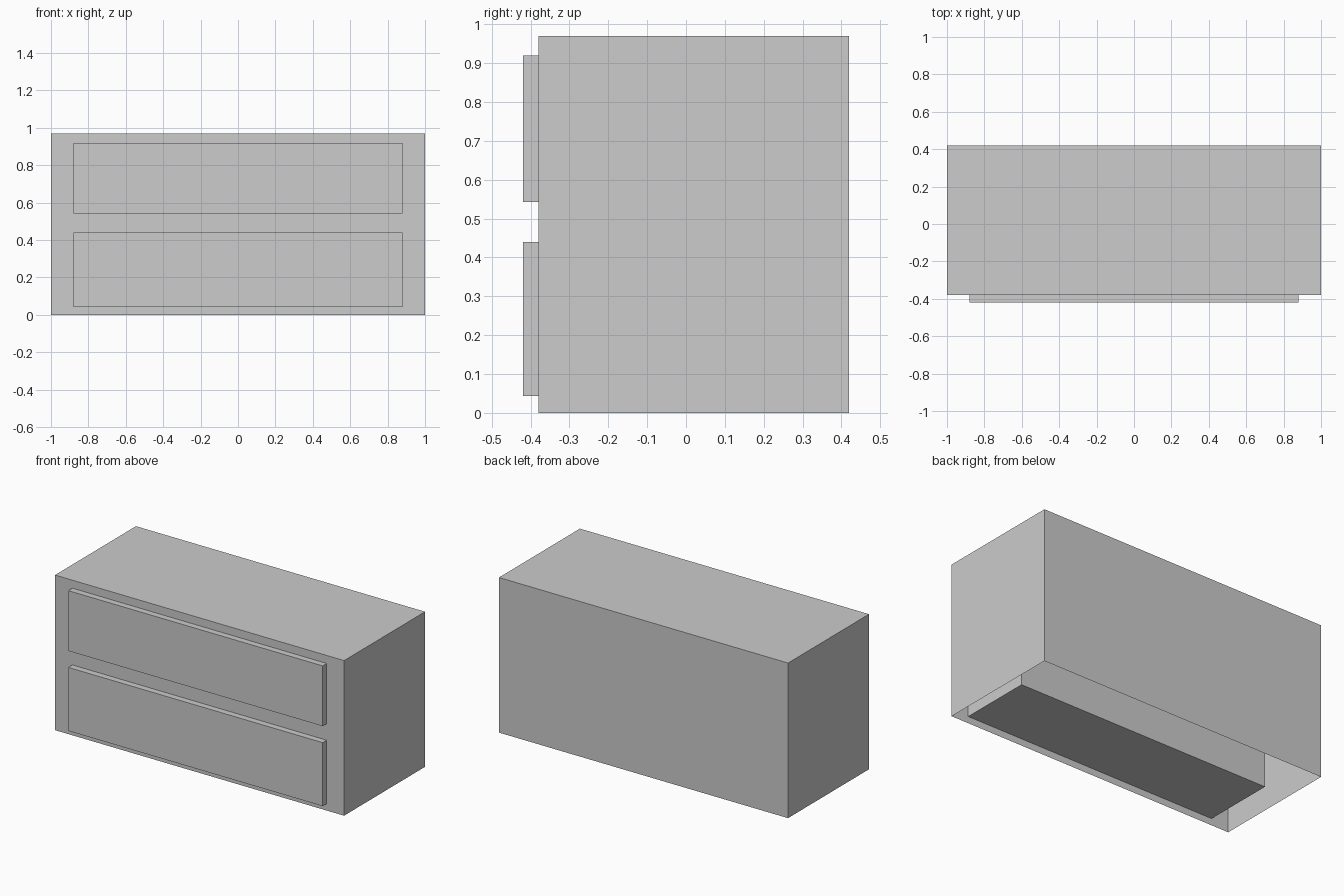
import bpy
import bmesh
from mathutils import Matrix, Vector

cube = bpy.data.objects.get("Cube")
if cube:
    bpy.data.objects.remove(cube, do_unlink=True)

GREY = (0.604, 0.604, 0.604, 1.0)
grey = bpy.data.materials.new("light_grey")
grey.use_nodes = True
grey.diffuse_color = GREY
grey.node_tree.nodes["Principled BSDF"].inputs["Base Color"].default_value = GREY


def box(name, low, high, open_bottom=False):
    """Flat-shaded box between two corners, optionally without its underside."""
    low, high = Vector(low), Vector(high)
    bm = bmesh.new()
    place = Matrix.Translation((low + high) / 2) @ Matrix.Diagonal((high - low).to_4d())
    place[3][3] = 1.0
    bmesh.ops.create_cube(bm, size=1, matrix=place)
    bm.normal_update()
    if open_bottom:
        under = [f for f in bm.faces if f.normal.z < -0.9]
        bmesh.ops.delete(bm, geom=under, context='FACES_ONLY')
    mesh = bpy.data.meshes.new(name)
    bm.to_mesh(mesh)
    bm.free()
    mesh.materials.append(grey)
    obj = bpy.data.objects.new(name, mesh)
    bpy.context.collection.objects.link(obj)
    return obj


# Thin cabinet shell, open underneath
box("cabinet_shell", (-1, -0.38, 0), (1, 0.42, 0.97), open_bottom=True)

# Two drawers standing proud of the front and reaching back inside the shell
for name, bottom, top in (("lower_drawer", 0.043, 0.44), ("upper_drawer", 0.543, 0.92)):
    box(name, (-0.88, -0.42, bottom), (0.88, 0.08, top))
